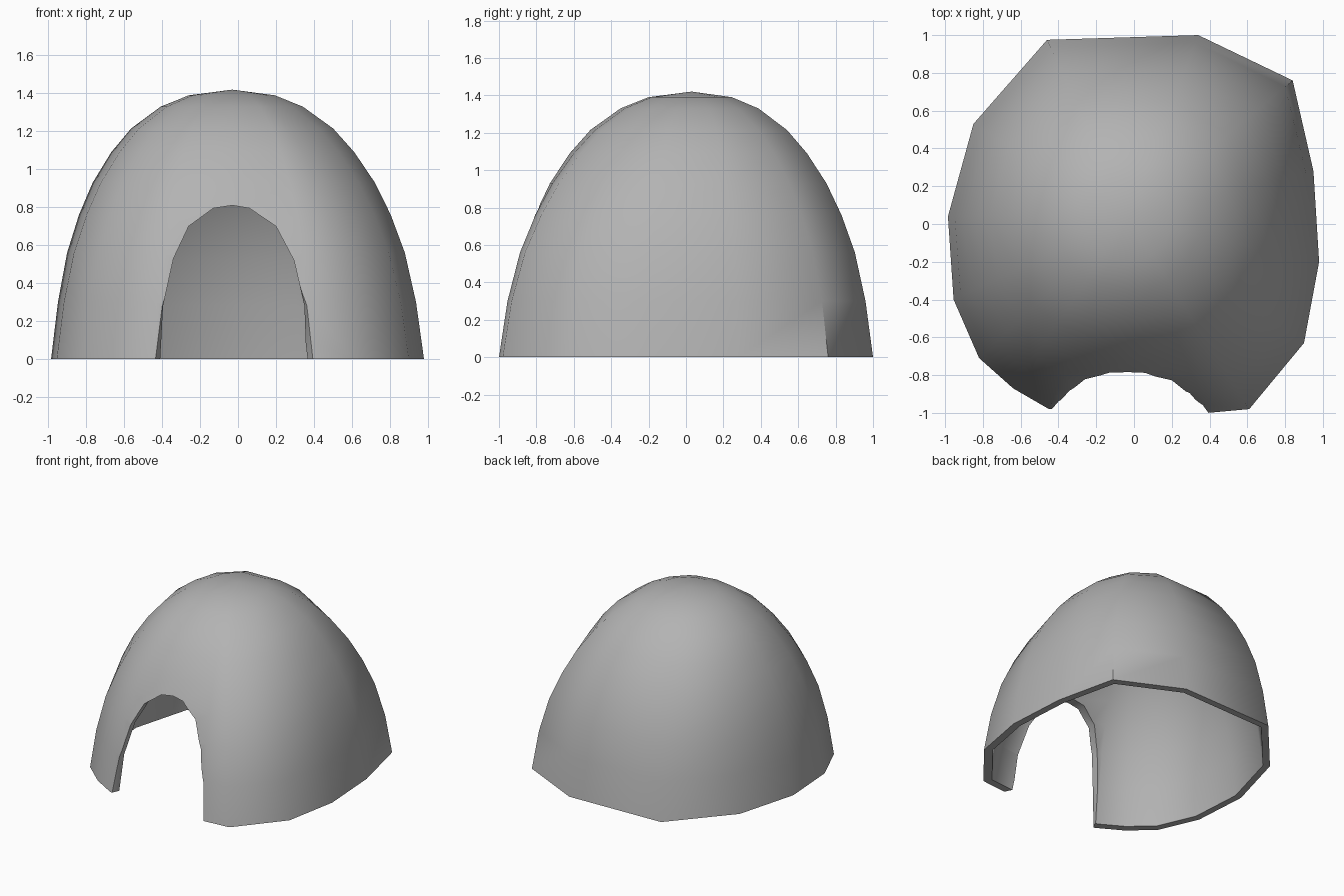
import bpy, bmesh, math
from mathutils import Vector

cube = bpy.data.objects.get("Cube")
if cube:
    bpy.data.objects.remove(cube, do_unlink=True)

grey = bpy.data.materials.new("plain grey")
grey.use_nodes = True
colour = (0.45, 0.45, 0.45, 1)
grey.diffuse_color = colour
grey.node_tree.nodes["Principled BSDF"].inputs["Base Color"].default_value = colour

CENTRE = Vector((-0.03, 0.03))
HEIGHT = 1.42
WALL = 0.055

# Uneven footprint, counter-clockwise from the left side
FOOTPRINT = [(0.98, -0.2), (0.95, 0.28), (0.84, 0.76), (0.34, 1.0), (-0.46, 0.975),
             (-0.85, 0.53), (-0.985, 0.04), (-0.955, -0.4), (-0.82, -0.71),
             (-0.64, -0.87), (-0.45, -0.98), (-0.03, -0.975), (0.39, -1.0),
             (0.61, -0.98), (0.9, -0.63)]
# Dome profile: height, share of the footprint
PROFILE = [(0, 1), (0.3, 0.96), (0.56, 0.905), (0.76, 0.835), (0.93, 0.755),
           (1.09, 0.65), (1.215, 0.54), (1.33, 0.38), (1.39, 0.23)]
# Doorway outline
ARCH = [(-0.41, -0.1), (-0.41, 0), (-0.395, 0.28), (-0.34, 0.53), (-0.26, 0.7), (-0.13, 0.795),
        (-0.03, 0.81), (0.06, 0.795), (0.2, 0.7), (0.295, 0.52), (0.35, 0.28),
        (0.36, 0), (0.36, -0.1)]


def make_object(name, bm):
    bmesh.ops.recalc_face_normals(bm, faces=bm.faces)
    mesh = bpy.data.meshes.new(name)
    bm.to_mesh(mesh)
    bm.free()
    obj = bpy.data.objects.new(name, mesh)
    bpy.context.collection.objects.link(obj)
    obj.data.materials.append(grey)
    return obj


def bridge(bm, a, b):
    n = len(a)
    for i in range(n):
        j = (i + 1) % n
        bm.faces.new((a[i], a[j], b[j], b[i]))


def dome_shell(bm, inset):
    """Rings that turn from the footprint into circles, closed at the crown."""
    rings = []
    for z, share in PROFILE:
        t = (z / HEIGHT) ** 2
        ring = []
        for p in FOOTPRINT:
            d = Vector(p) - CENTRE
            d = d.lerp(d.normalized(), t) * share * (1 - inset)
            ring.append(bm.verts.new((*(CENTRE + d), z * (1 - inset))))
        rings.append(ring)
    for a, b in zip(rings, rings[1:]):
        bridge(bm, a, b)
    crown = bm.verts.new((*CENTRE, HEIGHT * (1 - inset)))
    top = rings[-1]
    for i in range(len(top)):
        bm.faces.new((top[i], top[(i + 1) % len(top)], crown))
    return rings[0]


# Hollow dome wall
bm = bmesh.new()
bridge(bm, dome_shell(bm, 0), dome_shell(bm, WALL))
dome = make_object("dome_shelter", bm)

# Doorway cutter, slightly flared at the front
bm = bmesh.new()
loops = [[bm.verts.new(((x + 0.025) * flare - 0.025, y, z)) for x, z in ARCH]
         for y, flare in ((-1.2, 1.1), (-1.0, 1.09), (-0.93, 1), (-0.3, 1))]
for a, b in zip(loops, loops[1:]):
    bridge(bm, a, b)
bm.faces.new(loops[0])
bm.faces.new(loops[-1])
cutter = make_object("doorway_cutter", bm)
cutter.hide_render = True

# Cut the doorway, then drop the helper
cut = dome.modifiers.new("doorway", "BOOLEAN")
cut.operation = "DIFFERENCE"
cut.solver = "EXACT"
cut.object = cutter
bpy.context.view_layer.objects.active = dome
bpy.ops.object.select_all(action="DESELECT")
dome.select_set(True)
bpy.ops.object.modifier_apply(modifier=cut.name)
bpy.data.objects.remove(cutter, do_unlink=True)

bpy.ops.object.shade_smooth_by_angle(angle=math.radians(48))
